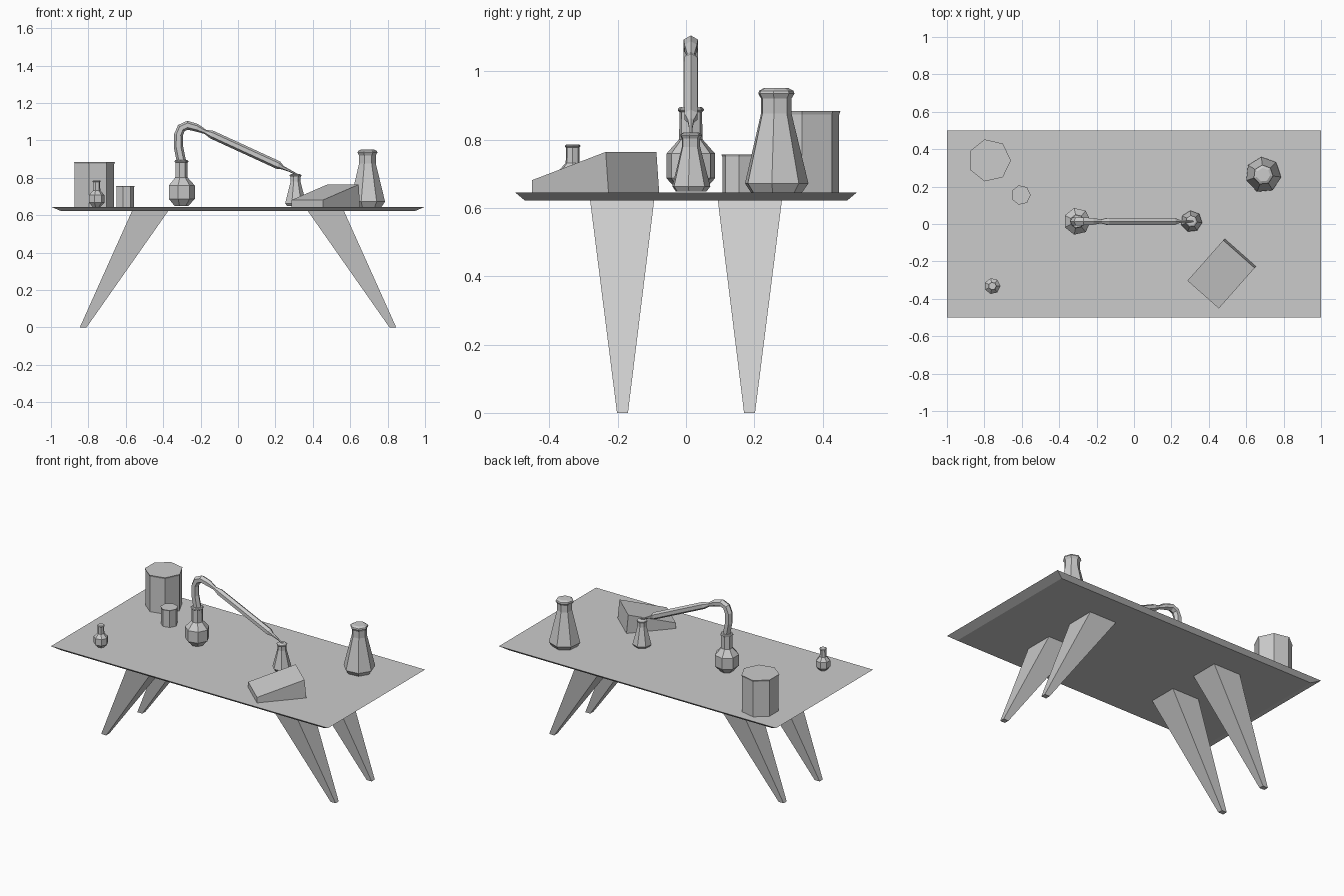
import bpy, bmesh
from math import sin, cos, tau, radians
from mathutils import Vector, Matrix

if "Cube" in bpy.data.objects:
    bpy.data.objects.remove(bpy.data.objects["Cube"])

TOP = 0.645  # table surface height


def loft(name, rings):
    """Bridge successive rings of points and cap both ends."""
    bm = bmesh.new()
    vs = [[bm.verts.new(p) for p in r] for r in rings]
    for a, b in zip(vs, vs[1:]):
        n = len(a)
        for i in range(n):
            bm.faces.new((a[i], a[(i + 1) % n], b[(i + 1) % n], b[i]))
    bm.faces.new(vs[0][::-1])
    bm.faces.new(vs[-1])
    bmesh.ops.recalc_face_normals(bm, faces=bm.faces)
    me = bpy.data.meshes.new(name)
    bm.to_mesh(me)
    bm.free()
    ob = bpy.data.objects.new(name, me)
    bpy.context.collection.objects.link(ob)
    return ob


def rect(cx, cy, hx, hy, z):
    return [(cx + sx * hx, cy + sy * hy, z)
            for sx, sy in ((-1, -1), (1, -1), (1, 1), (-1, 1))]


def lathe(name, profile, x, y, z=TOP, scale=(1, 1), turn=0, sides=7):
    """Faceted vessel from a (radius, height) profile."""
    rings = [[(x + scale[0] * r * cos(tau * i / sides + turn),
               y + scale[0] * r * sin(tau * i / sides + turn),
               z + scale[1] * h) for i in range(sides)] for r, h in profile]
    return loft(name, rings)


def tube(name, path, y, sides=6):
    """Sweep along (x, z, radius) points lying in the xz plane."""
    pts = [Vector((x, y, z)) for x, z, r in path]
    rings = []
    for i, p in enumerate(pts):
        d = (pts[min(i + 1, len(pts) - 1)] - pts[max(i - 1, 0)]).normalized()
        n = Vector((-d.z, 0, d.x))
        r = path[i][2]
        rings.append([p + r * (cos(tau * k / sides) * n + Vector((0, r and sin(tau * k / sides), 0)))
                      for k in range(sides)])
    return loft(name, rings)


# Table top with undercut edge
loft("table_top", [rect(0, 0, 0.945, 0.472, 0.622), rect(0, 0, 1, 0.5, TOP)])

# Splayed tapering legs
leg = loft("table_legs", [rect(0.828, 0.186, 0.018, 0.016, 0),
                          rect(0.469, 0.187, 0.097, 0.094, 0.624)])
leg.modifiers.new("mirror", "MIRROR").use_axis = (True, True, False)

# Round flasks
round_flask = [(0.038, 0), (0.073, 0.038), (0.073, 0.11), (0.035, 0.152),
               (0.034, 0.232), (0.039, 0.236), (0.039, 0.241), (0.034, 0.246)]
lathe("round_flask", round_flask, -0.304, 0.014, TOP + 0.004)
lathe("small_round_flask", round_flask, -0.757, -0.332, scale=(0.59, 0.57))

# Conical flasks
cone_flask = [(0.077, 0), (0.096, 0.027), (0.046, 0.232), (0.046, 0.275),
              (0.055, 0.29), (0.052, 0.298), (0.037, 0.306)]
lathe("conical_flask", cone_flask, 0.691, 0.263, turn=radians(-7))
lathe("small_conical_flask", cone_flask, 0.307, 0.014, TOP + 0.003,
      scale=(0.6, 0.565), turn=radians(-7))

# Beakers
lathe("large_beaker", [(0.111, 0), (0.111, 0.228), (0.115, 0.239)], -0.773, 0.34)
lathe("small_beaker", [(0.05, 0), (0.05, 0.106), (0.053, 0.112)], -0.605, 0.155)

# Bent tube, condenser and outlet
tube("condenser_tube", [
    (-0.302, 0.885, 0.025), (-0.318, 0.965, 0.025), (-0.318, 1.03, 0.024),
    (-0.303, 1.066, 0.024), (-0.27, 1.081, 0.024), (-0.222, 1.068, 0.021),
    (-0.175, 1.046, 0.012), (-0.14, 1.031, 0.022), (0.215, 0.868, 0.022),
    (0.24, 0.854, 0.010), (0.28, 0.836, 0.006), (0.32, 0.815, 0.005)], 0.014)

# Wedge-shaped instrument box
profile = [(-0.15, 0), (0.15, 0), (0.139, 0.119), (-0.15, 0.036)]
box = loft("wedge_box", [[(x, s * 0.112, z) for x, z in profile] for s in (-1, 1)])
box.matrix_world = Matrix.Translation((0.469, -0.265, TOP)) @ Matrix.Rotation(radians(48.5), 4, "Z")
